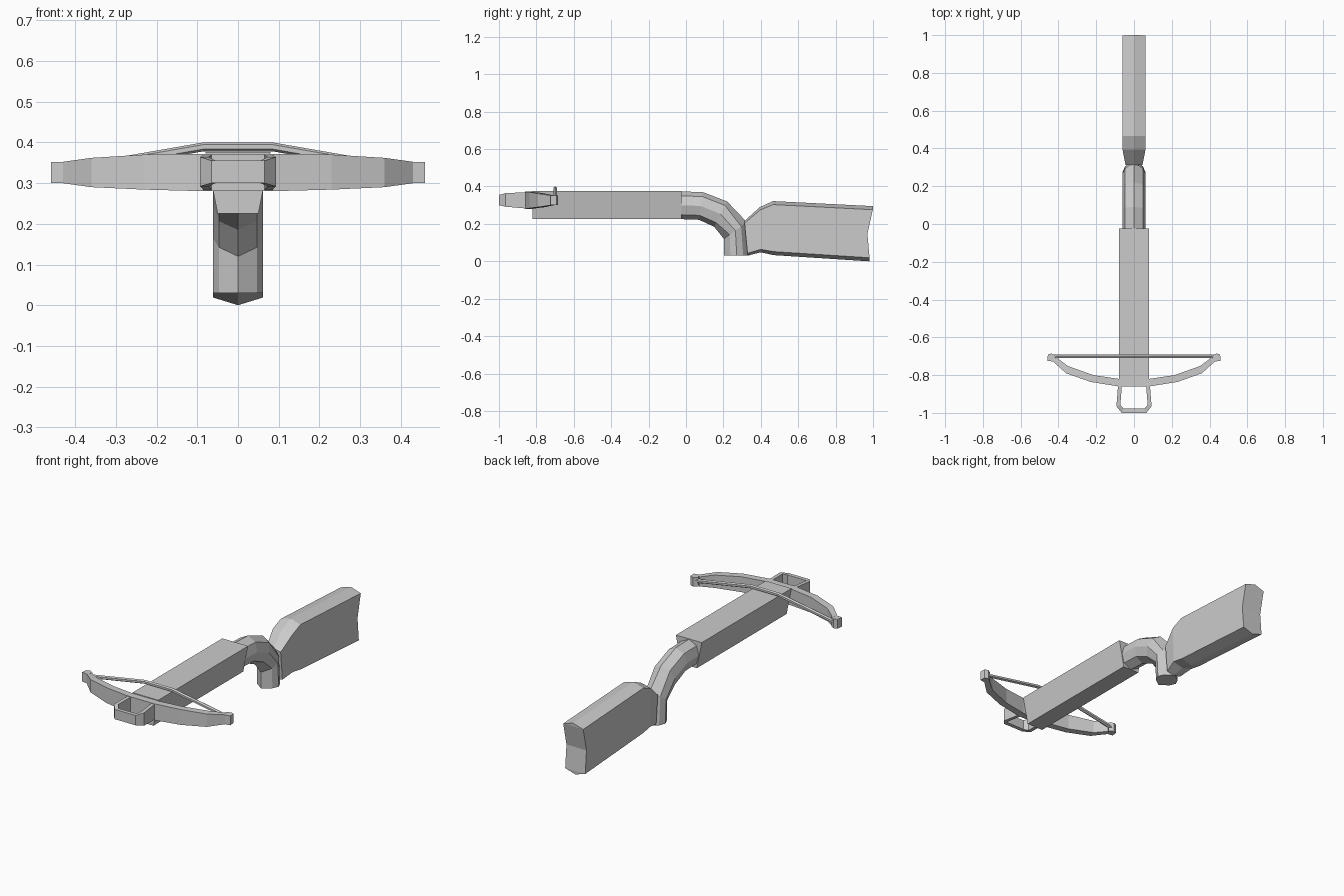
import bpy, bmesh, math

if "Cube" in bpy.data.objects:
    bpy.data.objects.remove(bpy.data.objects["Cube"])


def loft(name, rings):
    """Skin a list of equal-length point rings and cap both ends."""
    bm = bmesh.new()
    vs = [[bm.verts.new(p) for p in r] for r in rings]
    n = len(vs[0])
    for a, b in zip(vs, vs[1:]):
        for i in range(n):
            j = (i + 1) % n
            bm.faces.new((a[i], a[j], b[j], b[i]))
    # caps run across in strips so that a hollowed end stays clean
    for r in (vs[0], vs[-1]):
        if n == 8:
            for ids in ((0, 1, 7), (1, 2, 6, 7), (2, 3, 5, 6), (3, 4, 5)):
                bm.faces.new([r[i] for i in ids])
        else:
            bm.faces.new(r)
    bmesh.ops.recalc_face_normals(bm, faces=bm.faces)
    me = bpy.data.meshes.new(name)
    bm.to_mesh(me)
    bm.free()
    ob = bpy.data.objects.new(name, me)
    bpy.context.collection.objects.link(ob)
    return ob


def section(top, bot, shoulder_w, mid_w, t, dent=0.0):
    """Eight-sided ridged section between a top and a bottom (y, z) point."""
    def at(x, f, dy=0.0):
        return (x, top[0] + (bot[0] - top[0]) * f + dy, top[1] + (bot[1] - top[1]) * f)
    s, m = shoulder_w, mid_w
    return [at(0, 0), at(s, t), at(m, .5, dent), at(s, 1 - t),
            at(0, 1), at(-s, 1 - t), at(-m, .5, dent), at(-s, t)]


def ribbon(name, stations):
    """Symmetric band from half stations: front xy, back xy, z low, z high."""
    half = [[(*f, lo), (*b, lo), (*b, hi), (*f, hi)] for f, b, lo, hi in stations]
    mirror = [[(-x, y, z) for x, y, z in r] for r in reversed(half)]
    return loft(name, mirror + half)


# Tapered main body
loft("body", [[(-.08, y, .376), (.08, y, .376), (.05, y, .225), (-.05, y, .225)]
              for y in (-.82, -.025)])

# Curved pistol grip
grip = [((-.04, .374), (-.04, .226)), ((.09, .37), (.07, .222)),
        ((.22, .32), (.15, .185)), ((.325, .21), (.203, .12)), ((.34, .03), (.203, .03))]
loft("grip", [section(a, b, .047, .062, .16 if i < 3 else .25)
              for i, (a, b) in enumerate(grip)])

# Shoulder stock with hollowed butt
stock = [((.312, .215), (.33, .031), .045, 0), ((.395, .29), (.40, .048), .061, 0),
         ((.465, .322), (.47, .033), .061, 0), ((1.0, .295), (.98, 0), .062, -.02)]
loft("stock", [section(a, b, w, w, .065, d) for a, b, w, d in stock])

# Bow limbs
ribbon("bow", [((.08, -.86), (.08, -.82), .28, .372),
               ((.23, -.836), (.215, -.8), .284, .37),
               ((.36, -.79), (.35, -.752), .29, .362),
               ((.432, -.725), (.412, -.705), .30, .352)])

# Limb tips
for side, s in (("left", -1), ("right", 1)):
    loft("bow_tip_" + side,
         [[(s * .430, -.728, z), (s * .459, -.724, z), (s * .456, -.692, z),
           (s * .436, -.685, z), (s * .412, -.70, z)] for z in (.30, .352)])

# Bowstring lifted over the body
loft("string", [[(x, -.70 + .011 * math.cos(a), z + .011 * math.sin(a))
                 for a in [math.tau * k / 6 + math.pi / 6 for k in range(6)]]
                for x, z in ((-.435, .328), (-.085, .389), (.085, .389), (.435, .328))])

# Foot stirrup
stirrup = [((.065, -1.0), (.055, -.978), .30, .355),
           ((.093, -.965), (.072, -.958), .292, .364),
           ((.084, -.85), (.064, -.85), .282, .37)]
ribbon("stirrup", stirrup)
